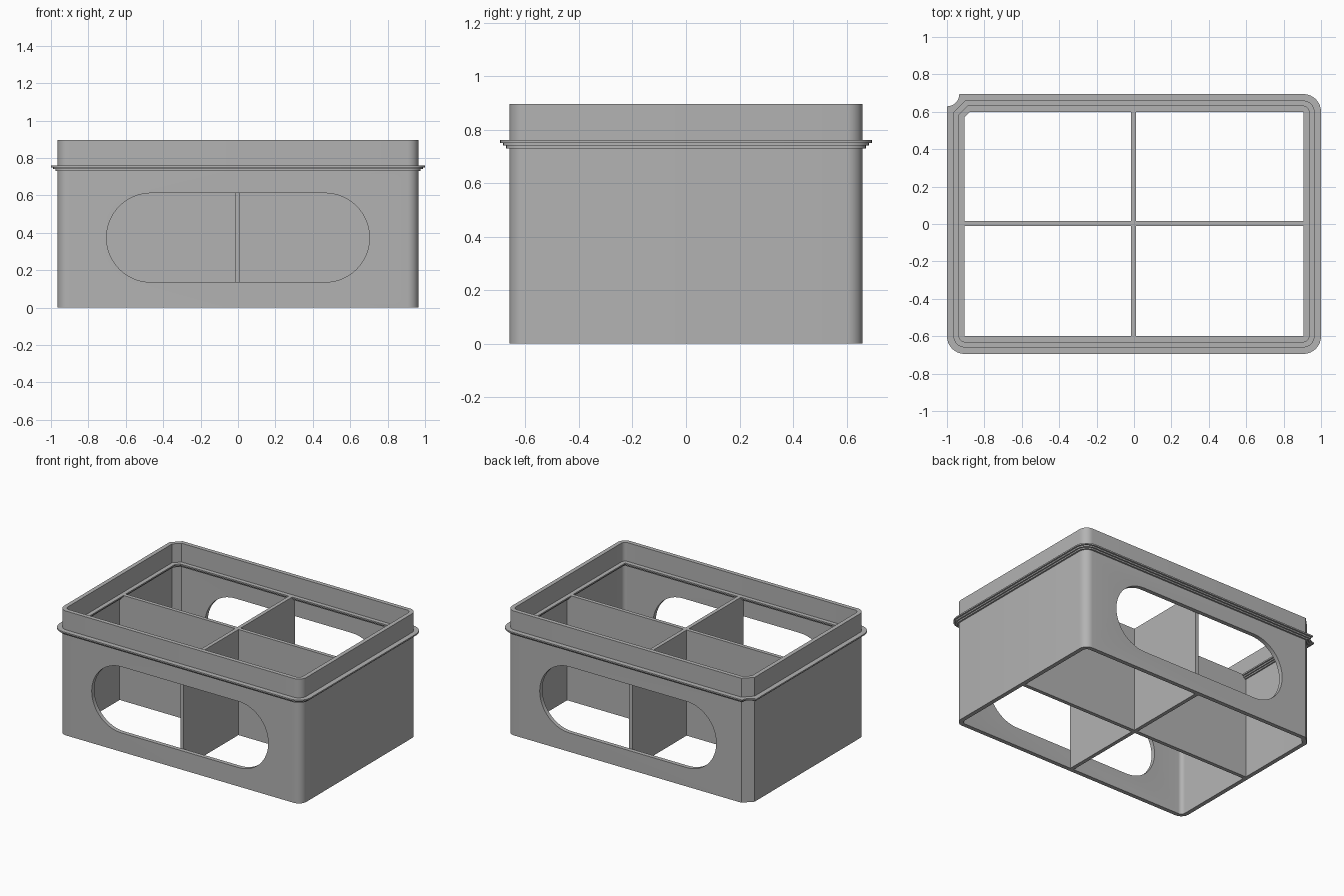
import bpy
import bmesh
import math

HALF_X, HALF_Y = 0.965, 0.66      # outer wall half sizes
FLANGE = 0.035                    # how far the flange sticks out
HEIGHT, LEDGE = 0.895, 0.76
ARC = 8                           # segments per corner

if "Cube" in bpy.data.objects:
    bpy.data.objects.remove(bpy.data.objects["Cube"], do_unlink=True)

grey = bpy.data.materials.new("plain grey")
grey.use_nodes = True
colour = (0.45, 0.45, 0.45, 1)
grey.diffuse_color = colour
grey.node_tree.nodes["Principled BSDF"].inputs["Base Color"].default_value = colour


def make_object(name, bm):
    bmesh.ops.recalc_face_normals(bm, faces=bm.faces[:])
    mesh = bpy.data.meshes.new(name)
    bm.to_mesh(mesh)
    bm.free()
    obj = bpy.data.objects.new(name, mesh)
    mesh.materials.append(grey)
    bpy.context.collection.objects.link(obj)
    return obj


def outline(offset):
    """Plan of the box, grown by offset: three round corners and one cut corner."""
    hx, hy = HALF_X + offset, HALF_Y + offset
    radius = max(0.06 + offset, 0.003)
    points = []
    for sx, sy, start in ((-1, -1, 180), (1, -1, 270), (1, 1, 0)):
        for i in range(ARC + 1):
            a = math.radians(start + 90 * i / ARC)
            points.append((sx * (hx - radius) + radius * math.cos(a),
                           sy * (hy - radius) + radius * math.sin(a)))
    # cut corner: hollow on the flange, flat on the walls
    for i in range(ARC + 1):
        t = i / ARC
        if offset > 0:
            inset = FLANGE - offset
            r = 0.066 + inset
            edge = math.asin(inset / r)
            a = edge + (math.pi / 2 - 2 * edge) * t
            points.append((-HALF_X - FLANGE + r * math.cos(a),
                           HALF_Y + FLANGE - r * math.sin(a)))
        else:
            leg = 0.062 + 0.586 * offset
            points.append((-hx + leg * (1 - t), hy - leg * t))
    return points


# Shell: wall section with stepped flange outside and stepped ledge inside
section = [(0, 0), (0, 0.73), (0.012, 0.73), (0.012, 0.74), (0.023, 0.74),
           (0.023, 0.75), (FLANGE, 0.75), (FLANGE, LEDGE), (0, LEDGE),
           (0, HEIGHT), (-0.03, HEIGHT), (-0.03, LEDGE), (-0.06, LEDGE),
           (-0.06, 0.75), (-0.05, 0.75), (-0.05, 0.74), (-0.04, 0.74),
           (-0.04, 0.73), (-0.03, 0.73), (-0.03, 0)]
bm = bmesh.new()
rings = [[bm.verts.new((x, y, z)) for x, y in outline(o)] for o, z in section]
for k, ring in enumerate(rings):
    following = rings[(k + 1) % len(rings)]
    for i in range(len(ring)):
        j = (i + 1) % len(ring)
        bm.faces.new((ring[i], ring[j], following[j], following[i]))
shell = make_object("box_shell", bm)

# Rounded windows through the front and back walls
bm = bmesh.new()
end_radius, straight, middle = 0.238, 0.465, 0.374
loop = []
for side, start in ((1, -90), (-1, 90)):
    for i in range(33):
        a = math.radians(start + 180 * i / 32)
        loop.append(bm.verts.new((side * straight + end_radius * math.cos(a), -1,
                                  middle + end_radius * math.sin(a))))
face = bm.faces.new(loop)
extruded = bmesh.ops.extrude_face_region(bm, geom=[face])["geom"]
bmesh.ops.translate(bm, vec=(0, 2, 0),
                    verts=[v for v in extruded if isinstance(v, bmesh.types.BMVert)])
cutter = make_object("window_cutter", bm)
cutter.hide_render = True

cut = shell.modifiers.new("windows", "BOOLEAN")
cut.operation = "DIFFERENCE"
cut.solver = "EXACT"
cut.object = cutter
bpy.ops.object.select_all(action="DESELECT")
bpy.context.view_layer.objects.active = shell
shell.select_set(True)
bpy.ops.object.modifier_apply(modifier=cut.name)
bpy.data.objects.remove(cutter, do_unlink=True)
bpy.ops.object.shade_smooth_by_angle(angle=math.radians(30))


# Crossed dividers
def divider(name, size, centre):
    bm = bmesh.new()
    bmesh.ops.create_cube(bm, size=1)
    bmesh.ops.scale(bm, vec=size, verts=bm.verts)
    bmesh.ops.translate(bm, vec=centre, verts=bm.verts)
    return make_object(name, bm)


thickness = 0.027
divider("long_divider", (2 * 0.937, thickness, LEDGE), (0, 0.003, LEDGE / 2))
divider("cross_divider", (thickness, 2 * 0.632, LEDGE), (-0.003, 0, LEDGE / 2))
